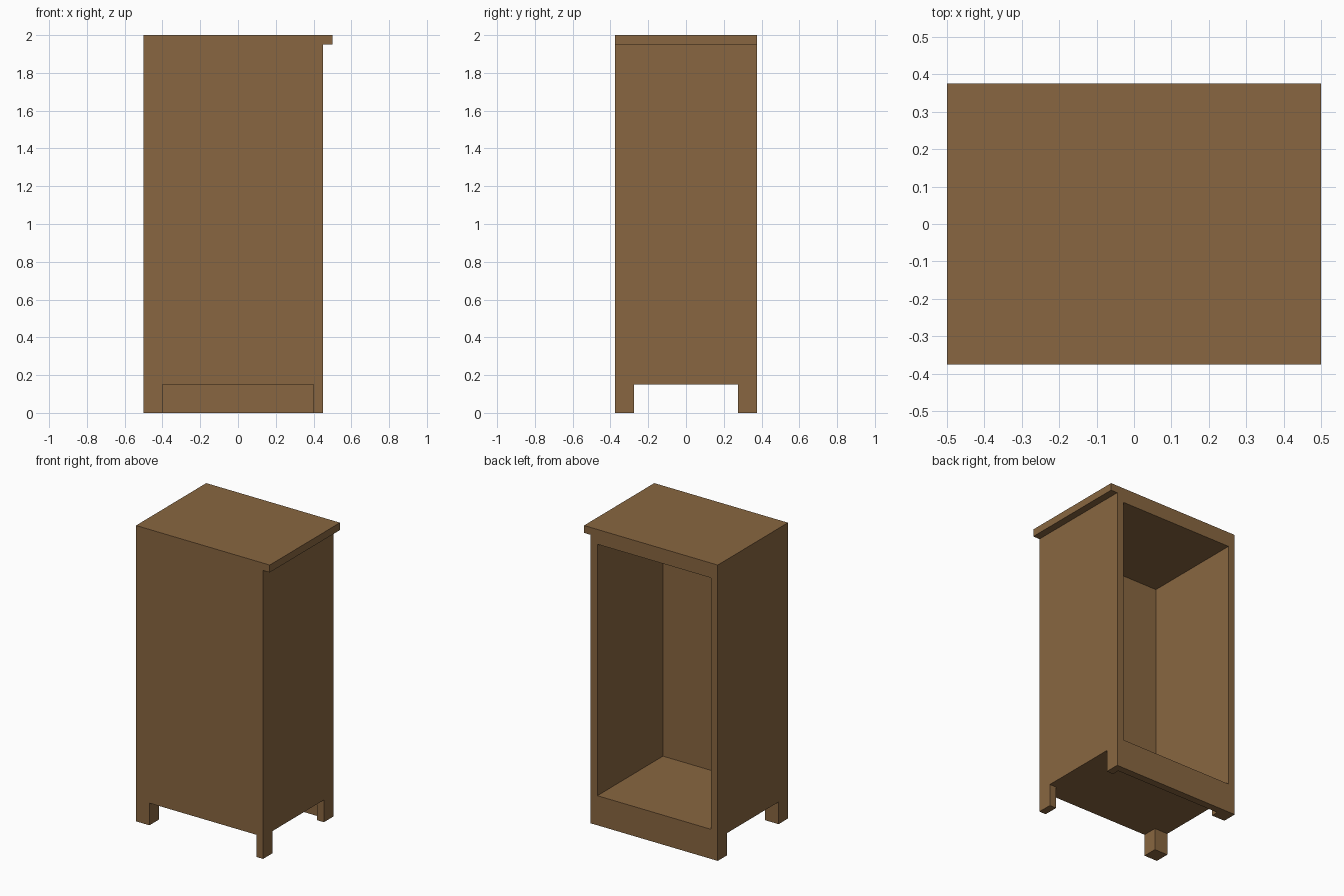
import bpy

cube = bpy.data.objects.get("Cube")
if cube:
    bpy.data.objects.remove(cube, do_unlink=True)

# Single brown wood material
wood = bpy.data.materials.new("brown_wood")
wood.use_nodes = True
WOOD_COLOR = (0.25, 0.134, 0.052, 1.0)
wood.diffuse_color = WOOD_COLOR
wood.node_tree.nodes["Principled BSDF"].inputs["Base Color"].default_value = WOOD_COLOR


def board(name, x, y, z):
    """Axis-aligned board spanning the given (min, max) ranges."""
    spans = (x, y, z)
    bpy.ops.mesh.primitive_cube_add(size=1, location=[(a + b) / 2 for a, b in spans])
    ob = bpy.context.object
    ob.name = name
    ob.scale = [b - a for a, b in spans]
    bpy.ops.object.transform_apply(location=False, rotation=False, scale=True)
    ob.data.materials.append(wood)
    return ob


# Main dimensions
T = 0.05                      # board thickness
LEG = 0.10                    # leg width
X0, X1 = -0.50, 0.45          # cabinet body width
Y0, Y1 = -0.375, 0.375        # front and back
Z0, Z1 = 0.15, 1.95           # body bottom and underside of the top board

# Carcass, open at the back
board("front_panel", (X0, X1), (Y0, Y0 + T), (Z0, Z1))
board("right_side_panel", (X0, X0 + T), (Y0 + T, Y1), (Z0, Z1))
board("left_side_panel", (X1 - T, X1), (Y0 + T, Y1), (Z0, Z1))
board("floor_board", (X0 + T, X1 - T), (Y0 + T, Y1), (Z0, Z0 + T))
board("ceiling_board", (X0 + T, X1 - T), (Y0 + T, Y1), (Z1 - T, Z1))

# Top board, overhanging on one side
board("top_board", (X0, X1 + T), (Y0, Y1), (Z1, Z1 + T))

# Legs: square on one side, half width on the other
for side, xs in (("right", (X0, X0 + LEG)), ("left", (X1 - T, X1))):
    for end, ys in (("front", (Y0, Y0 + LEG)), ("back", (Y1 - LEG, Y1))):
        board(f"{end}_{side}_leg", xs, ys, (0, Z0))

# Kick board between the back legs
board("back_kick_board", (X0 + LEG, X1 - T), (Y1 - T, Y1), (0, Z0))
